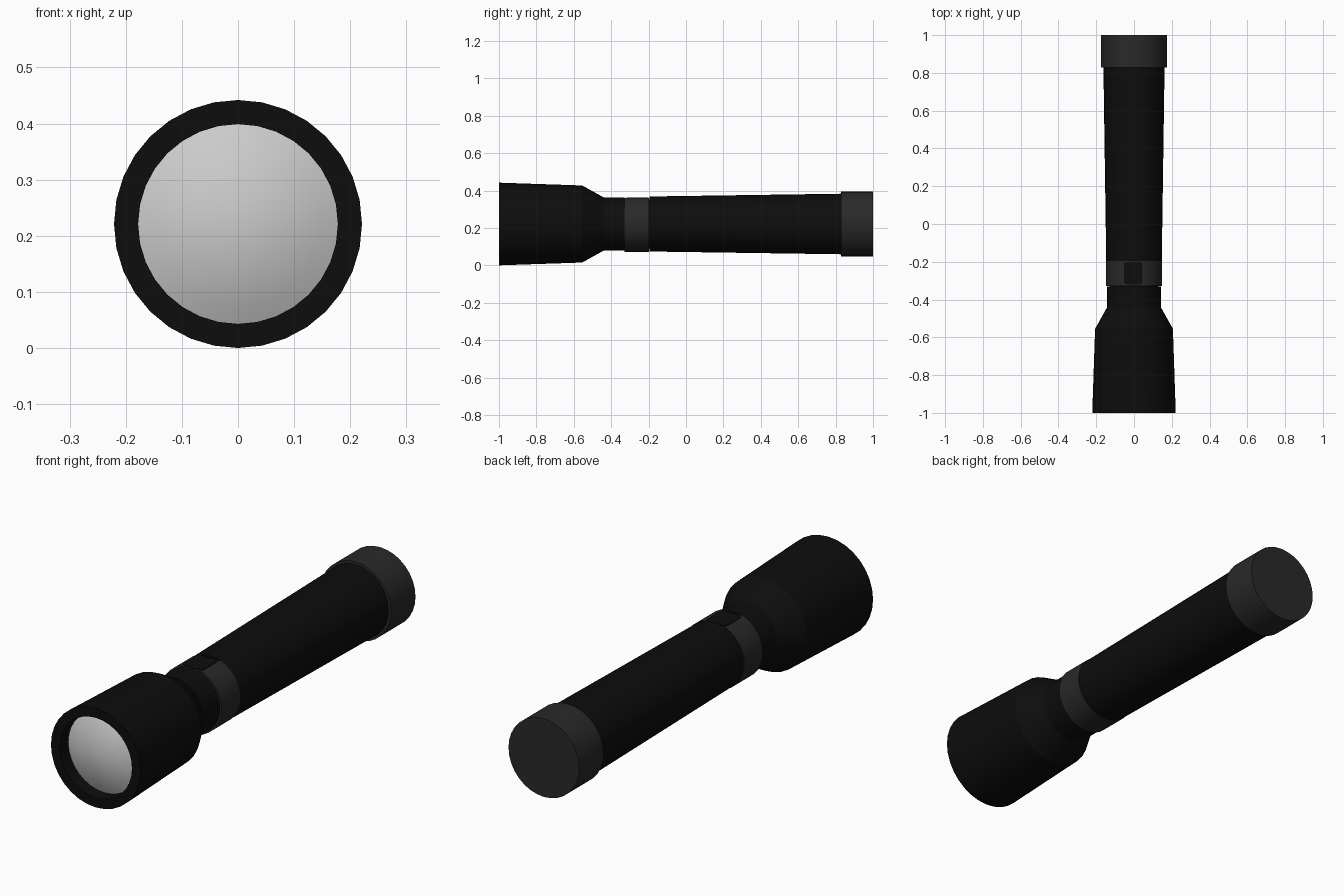
import bpy, bmesh
from math import sin, cos, pi, radians
from mathutils import Vector

if "Cube" in bpy.data.objects:
    bpy.data.objects.remove(bpy.data.objects["Cube"])

AXIS_Z = 0.221
SIDES = 32


def material(name, v):
    m = bpy.data.materials.new(name)
    m.diffuse_color = (v, v, v, 1)
    m.use_nodes = True
    m.node_tree.nodes["Principled BSDF"].inputs["Base Color"].default_value = m.diffuse_color
    return m


black = material("black", 0.004)
dark = material("dark_grey", 0.022)
glass = material("lens_grey", 0.55)


def finish(bm, name, mat, angle=25):
    bmesh.ops.recalc_face_normals(bm, faces=bm.faces)
    me = bpy.data.meshes.new(name)
    bm.to_mesh(me)
    bm.free()
    ob = bpy.data.objects.new(name, me)
    ob.location.z = AXIS_Z
    bpy.context.collection.objects.link(ob)
    me.materials.append(mat)
    bpy.ops.object.select_all(action='DESELECT')
    bpy.context.view_layer.objects.active = ob
    ob.select_set(True)
    bpy.ops.object.shade_smooth_by_angle(angle=radians(angle))
    return ob


def lathe(profile, closed=False):
    """Revolve (y, radius) points about the y axis."""
    bm = bmesh.new()
    rings = []
    for y, r in profile:
        if r == 0:
            rings.append([bm.verts.new((0, y, 0))] * SIDES)
        else:
            rings.append([bm.verts.new((r * sin(2 * pi * i / SIDES), y, r * cos(2 * pi * i / SIDES)))
                          for i in range(SIDES)])
    pairs = list(zip(rings, rings[1:]))
    if closed:
        pairs.append((rings[-1], rings[0]))
    for a, b in pairs:
        for i in range(SIDES):
            j = (i + 1) % SIDES
            quad = list(dict.fromkeys((a[i], a[j], b[j], b[i])))
            bm.faces.new(quad)
    return bm


# Head, neck and tapered handle, with a bore at the front and a groove for the collar
finish(lathe([(-0.92, 0), (-0.92, 0.178), (-1.0, 0.178), (-1.0, 0.221), (-0.555, 0.206),
              (-0.44, 0.142), (-0.33, 0.142), (-0.33, 0.13), (-0.195, 0.13),
              (-0.195, 0.147), (0.84, 0.162), (0.84, 0)]), "body", black)

# Domed lens set back inside the head
R, edge, bulge = 0.178, -0.94, 0.045
dome = [(edge - bulge * (1 - (k / 6) ** 2), R * k / 6) for k in range(7)]
finish(lathe(dome + [(-0.93, R), (-0.93, 0)]), "lens", glass, 40)

# Tail cap
finish(lathe([(0.828, 0), (0.828, 0.174), (1.0, 0.174), (1.0, 0)]), "tail_cap", dark)

# Switch collar with a flat cut on top
bm = lathe([(-0.328, 0.12), (-0.328, 0.149), (-0.197, 0.149), (-0.197, 0.12)], closed=True)
bmesh.ops.bisect_plane(bm, geom=bm.verts[:] + bm.edges[:] + bm.faces[:],
                       plane_co=(0, 0, 0.138), plane_no=(0, 0, 1), clear_outer=True)
bmesh.ops.holes_fill(bm, edges=[e for e in bm.edges if e.is_boundary], sides=0)
finish(bm, "switch_collar", dark)

# Square push button with rounded corners
bm = bmesh.new()
bmesh.ops.create_cube(bm, size=1)
bmesh.ops.scale(bm, vec=(0.1, 0.118, 0.03), verts=bm.verts)
bmesh.ops.translate(bm, vec=(-0.004, -0.26, 0.1265), verts=bm.verts)
upright = [e for e in bm.edges if abs((e.verts[0].co - e.verts[1].co).normalized().dot(Vector((0, 0, 1)))) > 0.9]
bmesh.ops.bevel(bm, geom=upright, offset=0.014, segments=3, profile=0.5, affect='EDGES')
finish(bm, "switch_button", black, 35)
